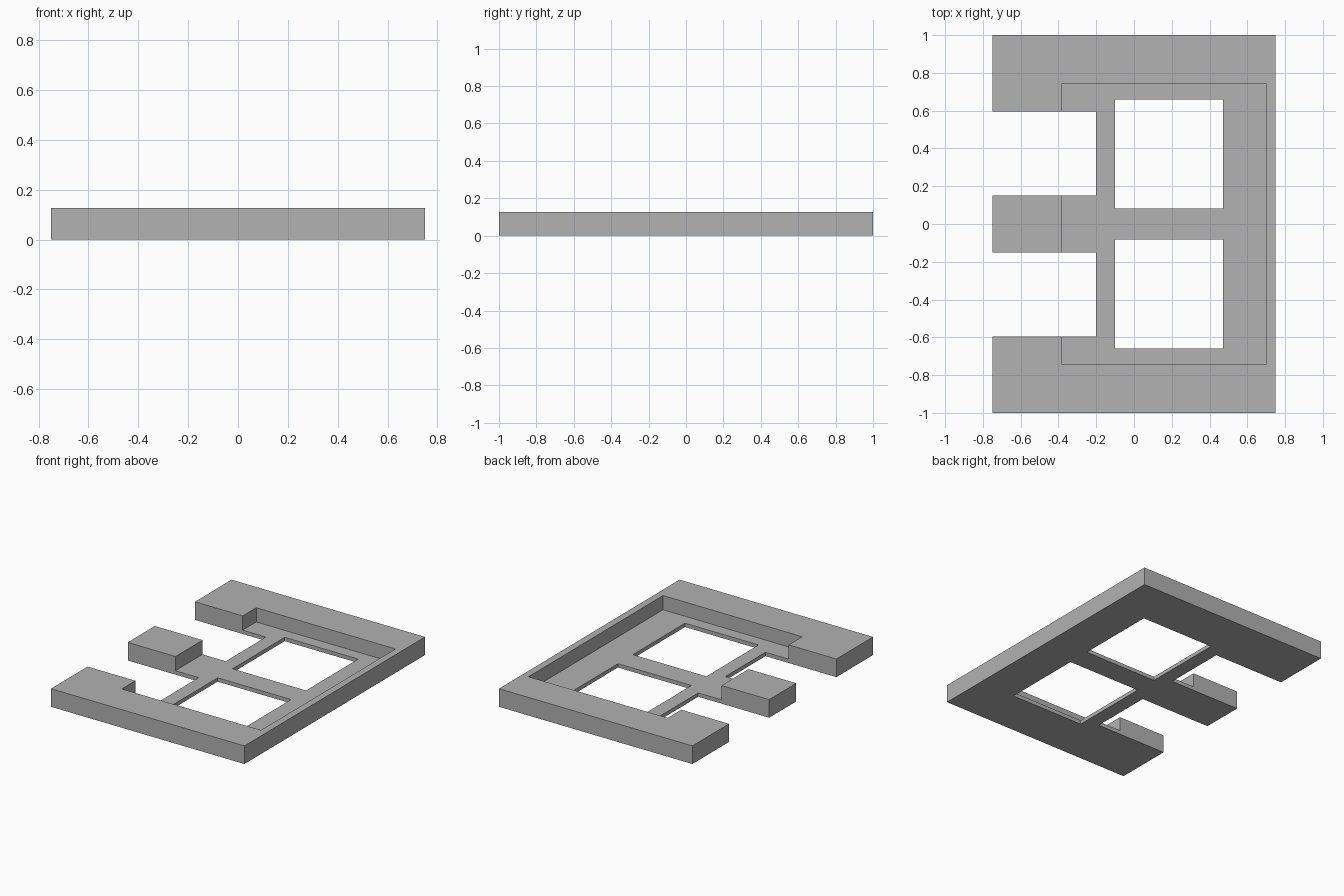
import bpy
import bmesh

cube = bpy.data.objects.get("Cube")
if cube:
    bpy.data.objects.remove(cube, do_unlink=True)

HEIGHT = 0.127
FLOOR = 0.027
OVER = 0.1  # how far cutters poke past the body

grey = bpy.data.materials.new("plain_grey")
grey.use_nodes = True
colour = (0.445, 0.445, 0.445, 1)
grey.diffuse_color = colour
grey.node_tree.nodes["Principled BSDF"].inputs["Base Color"].default_value = colour


def box(name, x, y, z):
    """Box spanning the given (low, high) ranges."""
    bm = bmesh.new()
    bmesh.ops.create_cube(bm, size=1)
    for v in bm.verts:
        v.co = [r[0] if c < 0 else r[1] for c, r in zip(v.co, (x, y, z))]
    mesh = bpy.data.meshes.new(name)
    bm.to_mesh(mesh)
    bm.free()
    mesh.materials.append(grey)
    obj = bpy.data.objects.new(name, mesh)
    bpy.context.collection.objects.link(obj)
    return obj


# Solid slab
frame = box("frame", (-0.75, 0.75), (-1, 1), (0, HEIGHT))

# Shallow recess, then mirrored side notches and windows
through = (-OVER, HEIGHT + OVER)
cutters = [box("recess_cutter", (-0.38, 0.70), (-0.745, 0.745), (FLOOR, HEIGHT + OVER))]
for side in (-1, 1):
    for name, x, y in (("notch_cutter", (-0.75 - OVER, -0.20), (0.15, 0.595)),
                       ("window_cutter", (-0.10, 0.47), (0.083, 0.66))):
        span = sorted(side * v for v in y)
        cutters.append(box(name, x, span, through))

for cutter in cutters:
    cutter.hide_render = True
    mod = frame.modifiers.new(cutter.name, 'BOOLEAN')
    mod.operation = 'DIFFERENCE'
    mod.solver = 'EXACT'
    mod.object = cutter

# Bake the cuts and drop the cutters
graph = bpy.context.evaluated_depsgraph_get()
baked = bpy.data.meshes.new_from_object(frame.evaluated_get(graph))
frame.modifiers.clear()
frame.data = baked
for cutter in cutters:
    bpy.data.objects.remove(cutter, do_unlink=True)
